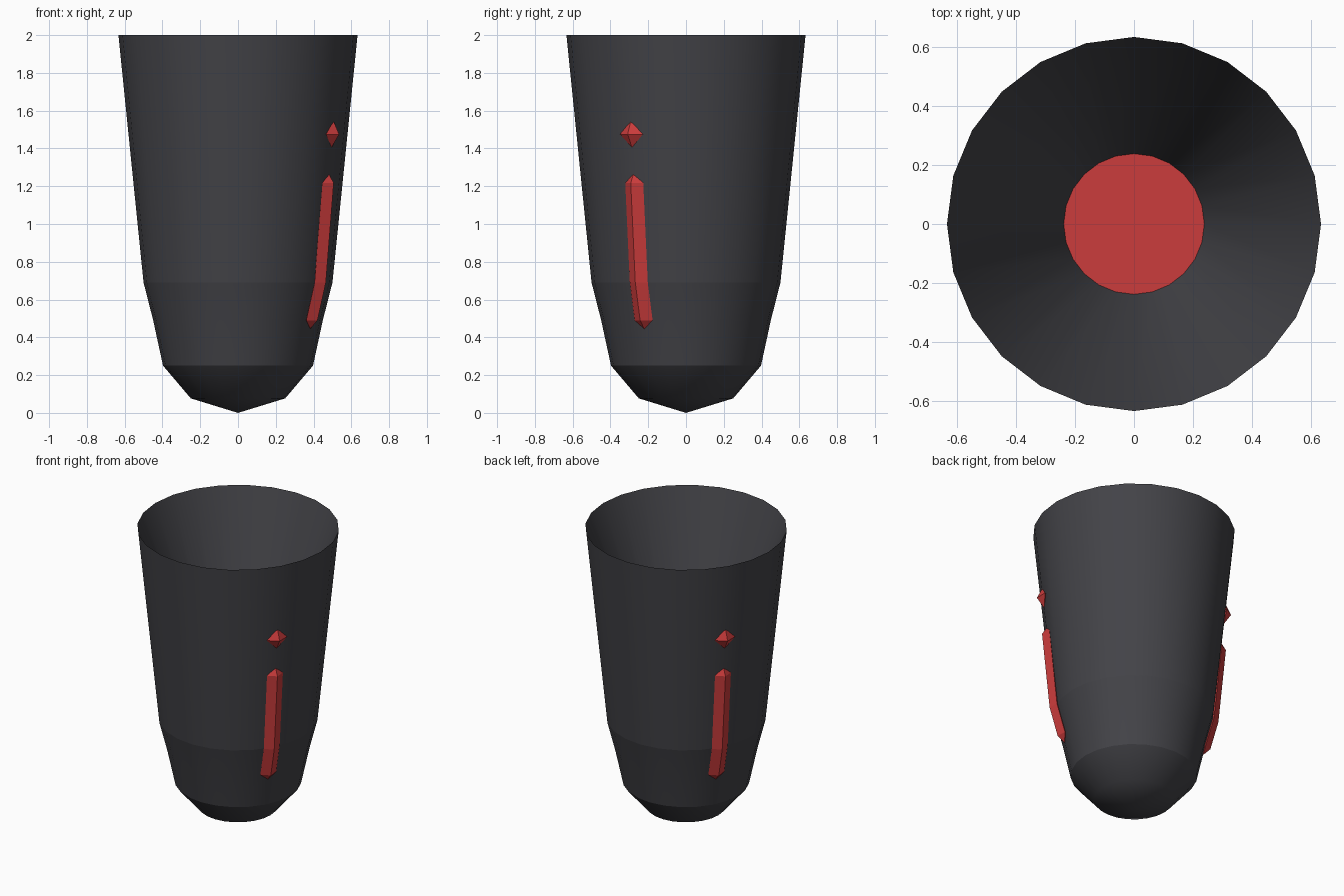
import bpy
import math
from mathutils import Vector

if "Cube" in bpy.data.objects:
    bpy.data.objects.remove(bpy.data.objects["Cube"])

SIDES = 24


def material(name, rgb):
    m = bpy.data.materials.new(name)
    m.diffuse_color = (*rgb, 1)
    m.use_nodes = True
    m.node_tree.nodes["Principled BSDF"].inputs["Base Color"].default_value = m.diffuse_color
    return m


dark = material("dark grey", (0.056, 0.056, 0.064))
red = material("red", (0.60, 0.045, 0.045))


def add_object(name, verts, faces, mat, smooth):
    me = bpy.data.meshes.new(name)
    me.from_pydata(verts, [], faces)
    me.materials.append(mat)
    for p in me.polygons:
        p.use_smooth = smooth
    me.update()
    ob = bpy.data.objects.new(name, me)
    bpy.context.collection.objects.link(ob)
    return ob


def lathe(name, profile, mat):
    """Open 24-sided shell; profile runs bottom to top for outward normals."""
    verts, rings, faces = [], [], []
    for r, z in profile:
        n = SIDES if r > 0 else 1
        rings.append([len(verts) + i % n for i in range(SIDES)])
        verts += [(r * math.cos(i * math.tau / SIDES),
                   r * math.sin(i * math.tau / SIDES), z) for i in range(n)]
    for a, b in zip(rings, rings[1:]):
        for i in range(SIDES):
            j = (i + 1) % SIDES
            f = [a[i], a[j], b[j], b[i]]
            faces.append(list(dict.fromkeys(f)))
    return add_object(name, verts, faces, mat, True)


# Outer shell, split at its crisp edges
lathe("rounded_nose", [(0, 0), (0.25, 0.077), (0.397, 0.25)], dark)
lathe("lower_shell", [(0.397, 0.25), (0.449, 0.49), (0.5, 0.69)], dark)
lathe("upper_shell", [(0.5, 0.69), (0.633, 2.0)], dark)

# Inner funnel and glowing floor
FLOOR = 0.95
lathe("inner_wall", [(0.633, 2.0), (0.238, FLOOR)], dark)
ring = [(0.238 * math.cos(i * math.tau / SIDES),
         0.238 * math.sin(i * math.tau / SIDES), FLOOR) for i in range(SIDES)]
add_object("inner_floor", ring, [list(range(SIDES))], red, False)


def diamond_bar(name, angle, bottom, rings, top, half_w, half_d):
    """Four-sided bar with pointed ends; points are (radius, height)."""
    out = Vector((math.cos(angle), math.sin(angle), 0))
    side = Vector((-math.sin(angle), math.cos(angle), 0))

    def at(p):
        return out * p[0] + Vector((0, 0, p[1]))

    verts = [at(bottom)]
    for p in rings:
        verts += [at(p) + o for o in (out * half_d, side * half_w,
                                      -out * half_d, -side * half_w)]
    verts.append(at(top))
    last = len(verts) - 1
    faces = []
    for i in range(4):
        j = (i + 1) % 4
        faces.append((0, 1 + j, 1 + i))
        for k in range(len(rings) - 1):
            a, b = 1 + 4 * k, 5 + 4 * k
            faces.append((a + i, a + j, b + j, b + i))
        faces.append((last - 4 + i, last - 4 + j, last))
    return add_object(name, verts, faces, red, False)


# Red strip and gem on two opposite sides
for label, deg in (("front", -30), ("back", 150)):
    a = math.radians(deg)
    diamond_bar(label + "_strip", a, (0.442, 0.445),
                [(0.449, 0.49), (0.5, 0.69), (0.548, 1.217)],
                (0.556, 1.265), 0.055, 0.037)
    diamond_bar(label + "_gem", a, (0.572, 1.405), [(0.578, 1.475)],
                (0.584, 1.545), 0.07, 0.04)
